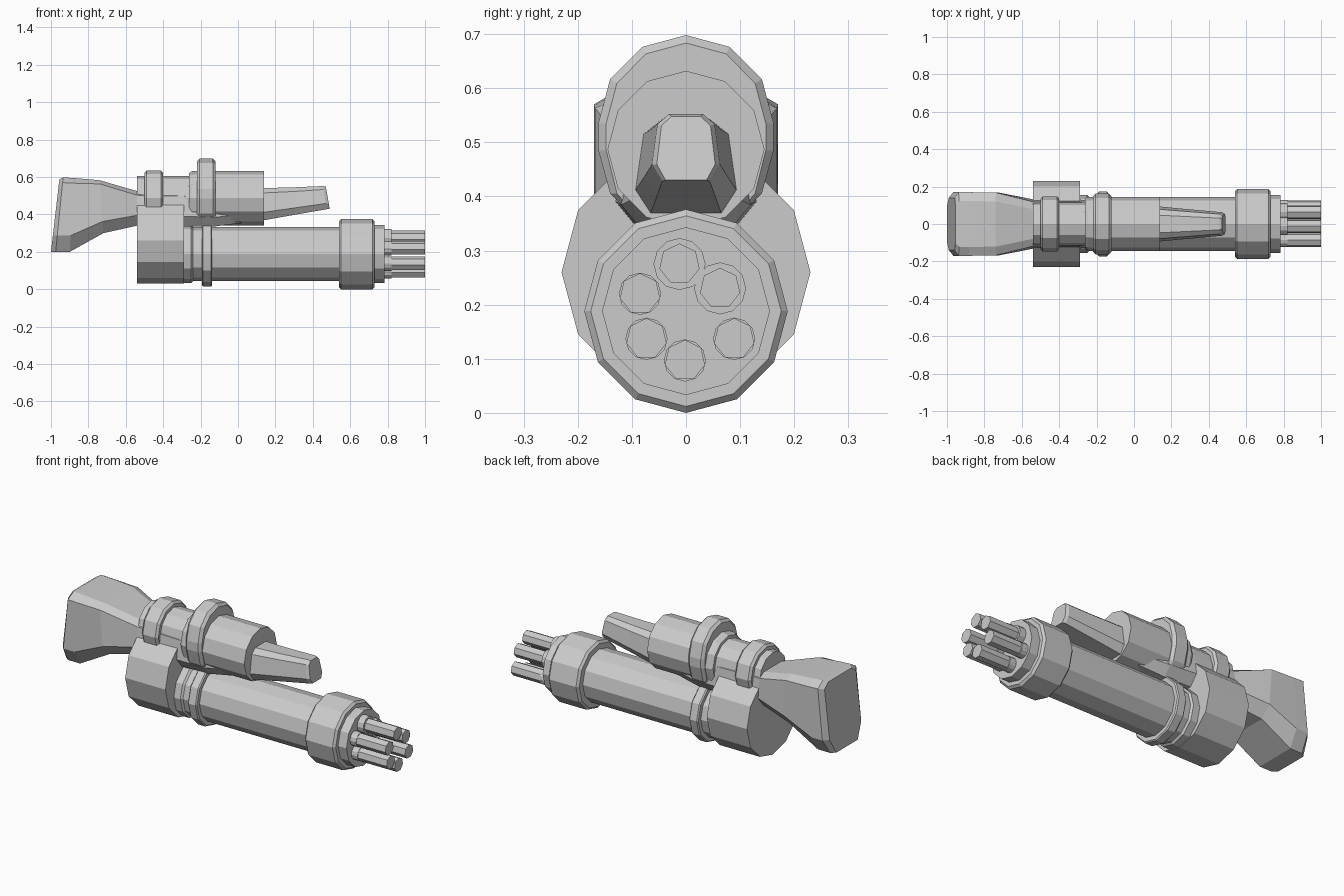
import bpy, bmesh
from math import cos, sin, tau

if "Cube" in bpy.data.objects:
    bpy.data.objects.remove(bpy.data.objects["Cube"])


def skin(name, rings):
    """Bridge equal-length rings of points into a capped solid."""
    bm = bmesh.new()
    loops = [[bm.verts.new(p) for p in ring] for ring in rings]
    n = len(loops[0])
    for a, b in zip(loops, loops[1:]):
        for i in range(n):
            j = (i + 1) % n
            bm.faces.new((a[i], a[j], b[j], b[i]))
    bm.faces.new(loops[0][::-1])
    bm.faces.new(loops[-1])
    bmesh.ops.recalc_face_normals(bm, faces=bm.faces[:])
    me = bpy.data.meshes.new(name)
    bm.to_mesh(me)
    bm.free()
    ob = bpy.data.objects.new(name, me)
    bpy.context.collection.objects.link(ob)
    return ob


def lathe(name, y, z, profile, n=12, phase=0.0):
    """Faceted turned part along x from (x, radius) pairs."""
    return skin(name, [[(x, y + r * cos(tau * i / n + phase), z + r * sin(tau * i / n + phase))
                        for i in range(n)] for x, r in profile])


def band(x0, x1, r, b=0.012):
    """Profile of a ring with chamfered edges."""
    return [(x0, r - b), (x0 + b, r), (x1 - b, r), (x1, r - b)]


def section(top, bottom, w, shape):
    """Symmetric cross-section between a top and a bottom (x, z) point."""
    half = [(w * f, bottom[0] + (top[0] - bottom[0]) * t, bottom[1] + (top[1] - bottom[1]) * t)
            for f, t in shape]
    return [(x, y, z) for y, x, z in half] + [(x, -y, z) for y, x, z in half[::-1]]


# Lower rotary barrel housing
LZ, UZ = 0.188, 0.487
lathe("rear_drum", 0, 0.26, [(-0.54, 0.23), (-0.29, 0.23)])
lathe("barrel_housing", 0, LZ, [(-0.30, 0.155), (-0.25, 0.155), (-0.24, 0.145), (0.56, 0.145)])
lathe("housing_band", 0, LZ, band(-0.193, -0.138, 0.173, 0.006))
lathe("muzzle_collar", 0, LZ, band(0.54, 0.73, 0.188))
lathe("muzzle_plate", 0, LZ, [(0.72, 0.155), (0.782, 0.155)])

# Cluster of small barrels
spots = [(-0.012, 0.275, 0.048), (0.063, 0.23, 0.048), (0.089, 0.137, 0.039),
         (-0.002, 0.097, 0.039), (-0.073, 0.137, 0.039), (-0.085, 0.22, 0.039)]
for k, (y, z, collar) in enumerate(spots):
    lathe(f"small_barrel_{k}", y, z, [(0.77, 0.038), (1.0, 0.038)], 7, tau / 4)
    lathe(f"barrel_collar_{k}", y, z, [(0.77, collar), (0.82, collar)], 12)

# Upper tube
lathe("upper_neck", 0, UZ, [(-0.54, 0.118), (-0.22, 0.118)])
lathe("neck_ring", 0, UZ, band(-0.50, -0.40, 0.148))
lathe("tube_flange", 0, UZ, [(-0.262, 0.135), (-0.245, 0.145), (-0.20, 0.145)])
lathe("upper_tube", 0, UZ, [(-0.22, 0.145), (0.14, 0.145)])


# Saddle clamp over the tube
def saddle(x, s):
    half = [(0.162 * s * sin(tau * i / 12), 0.535 + 0.163 * s * cos(tau * i / 12)) for i in range(4)]
    half += [(0.162 * s, 0.485), (0.14 * s, 0.405), (0.12 * s, 0.385)]
    return [(x, y, z) for y, z in half] + [(x, -y, z) for y, z in half[:0:-1]]


skin("saddle_clamp", [saddle(-0.22, 0.91), saddle(-0.205, 1), saddle(-0.135, 1), saddle(-0.12, 0.91)])

# Shoulder stock and body running under the tube
butt = [(0.72, 1), (1, 0.93), (1, 0.22), (0.68, 0)]
body = [(0.6, 1), (0.9, 0.88), (1, 0.3), (0.65, 0)]
skin("stock", [
    section((-0.955, 0.588), (-1.0, 0.2), 0.14, butt),
    section((-0.935, 0.598), (-0.975, 0.2), 0.17, butt),
    section((-0.88, 0.595), (-0.90, 0.2), 0.17, butt),
    section((-0.74, 0.583), (-0.72, 0.30), 0.168, butt),
    section((-0.54, 0.525), (-0.54, 0.34), 0.132, body),
    section((-0.29, 0.52), (-0.29, 0.335), 0.13, body),
    section((-0.13, 0.50), (-0.13, 0.335), 0.12, body),
    section((0.02, 0.50), (0.02, 0.355), 0.09, body)])

# Tapered front grip
grip = [(0.5, 1), (0.84, 0.85), (1, 0.25), (0.7, 0)]
skin("front_grip", [
    section((0.10, 0.54), (0.10, 0.362), 0.097, grip),
    section((0.30, 0.545), (0.30, 0.398), 0.078, grip),
    section((0.455, 0.552), (0.475, 0.428), 0.063, grip),
    section((0.47, 0.548), (0.49, 0.43), 0.054, grip)])
